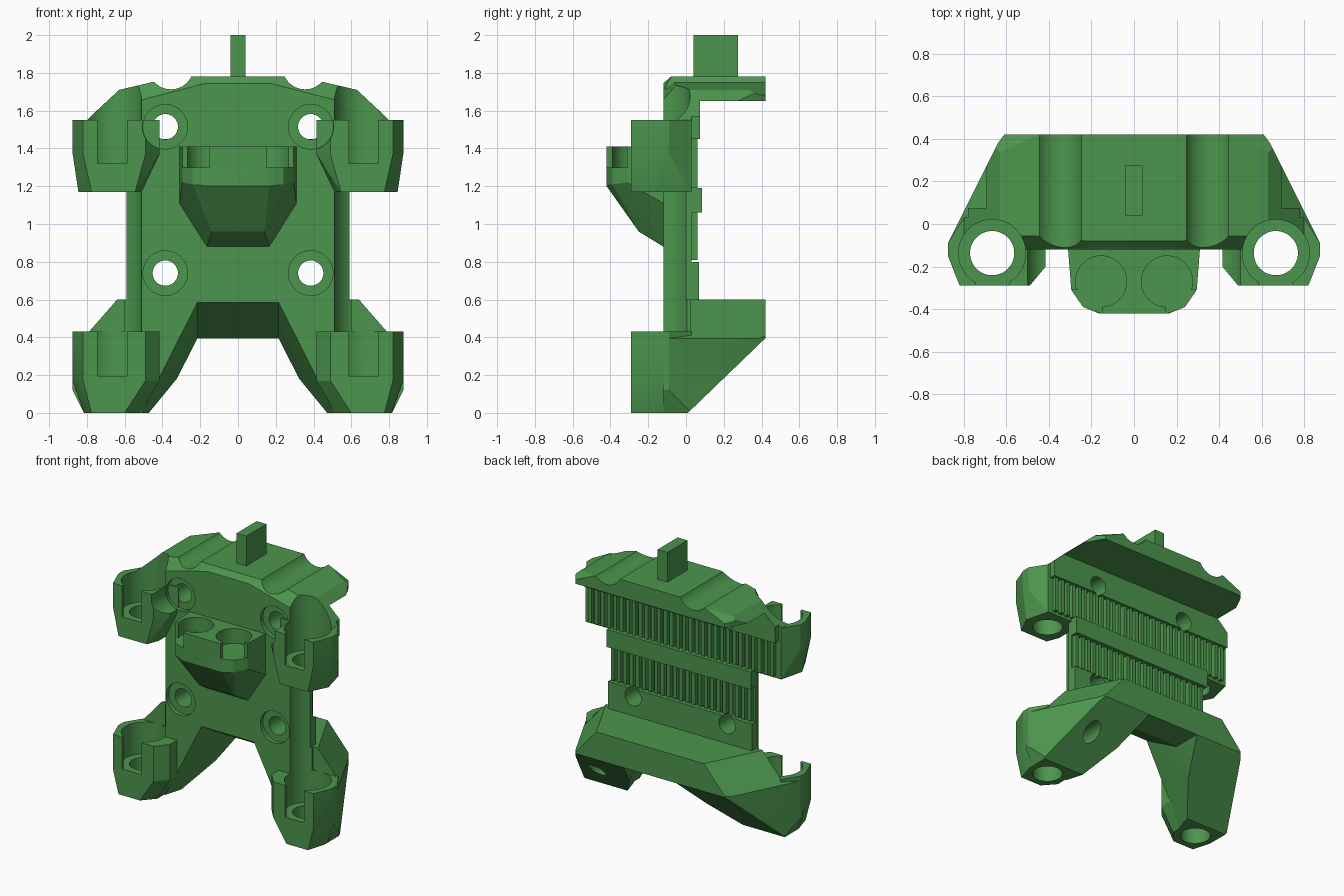
import bpy, bmesh, math
from mathutils import Vector

if "Cube" in bpy.data.objects:
    bpy.data.objects.remove(bpy.data.objects["Cube"])

green = bpy.data.materials.new("green plastic")
green.diffuse_color = (0.073, 0.305, 0.075, 1)
green.use_nodes = True
green.node_tree.nodes["Principled BSDF"].inputs["Base Color"].default_value = green.diffuse_color
ROD_X, ROD_Y = 0.667, -0.137


def finish(bm, name, cutter=False):
    bmesh.ops.recalc_face_normals(bm, faces=bm.faces)
    me = bpy.data.meshes.new(name)
    bm.to_mesh(me)
    bm.free()
    me.materials.append(green)
    ob = bpy.data.objects.new(name, me)
    bpy.context.collection.objects.link(ob)
    ob.hide_render = cutter
    return ob


def rehull(bm):
    pts = [v.co.copy() for v in bm.verts]
    bm.clear()
    for p in pts:
        bm.verts.new(p)
    bmesh.ops.convex_hull(bm, input=bm.verts)
    loose = [v for v in bm.verts if not v.link_faces]
    bmesh.ops.delete(bm, geom=loose, context='VERTS')


def hull(name, points, planes=(), cutter=False):
    """Convex solid around the points, trimmed by (point, outward normal) planes."""
    bm = bmesh.new()
    for p in points:
        bm.verts.new(p)
    rehull(bm)
    for co, no in planes:
        bmesh.ops.bisect_plane(bm, geom=bm.verts[:] + bm.edges[:] + bm.faces[:],
                               plane_co=co, plane_no=no, clear_outer=True, dist=1e-5)
        rehull(bm)
    bmesh.ops.remove_doubles(bm, verts=bm.verts, dist=1e-4)
    bmesh.ops.dissolve_limit(bm, angle_limit=0.01, verts=bm.verts, edges=bm.edges)
    return finish(bm, name, cutter)


def slab(name, profile, y0, y1, planes=()):
    """Symmetric front profile given as its right half, extruded along y."""
    return hull(name, [(s * x, y, z) for x, z in profile for s in (-1, 1) for y in (y0, y1)], planes)


def box(name, x0, x1, y0, y1, z0, z1, cutter=False):
    return hull(name, [(x, y, z) for x in (x0, x1) for y in (y0, y1) for z in (z0, z1)], (), cutter)


def tube(x, a, r, lo, hi, axis='Z'):
    """Cylinder cutter along z (a is y) or along y (a is z)."""
    pts = []
    for i in range(48):
        t = math.tau * i / 48
        u, v = x + r * math.cos(t), a + r * math.sin(t)
        pts += [(u, v, h) if axis == 'Z' else (u, h, v) for h in (lo, hi)]
    return hull("cutter", pts, (), True)


def cut(ob, cutters):
    for c in cutters:
        m = ob.modifiers.new("cut", 'BOOLEAN')
        m.operation, m.solver, m.object = 'DIFFERENCE', 'EXACT', c
    bpy.context.view_layer.update()
    me = bpy.data.meshes.new_from_object(ob.evaluated_get(bpy.context.evaluated_depsgraph_get()))
    ob.modifiers.clear()
    ob.data = me


# cutters
SIDES = (-1, 1)
low_bore = [tube(s * ROD_X, ROD_Y, 0.158, 0.195, 1.25) for s in SIDES]
high_bore = [tube(s * ROD_X, ROD_Y, 0.158, 1.32, 1.95) for s in SIDES]
rods = [tube(s * ROD_X, ROD_Y, 0.104, -0.5, 2.5) for s in SIDES]
scoops = [tube(s * 0.355, 1.833, 0.12, -0.5, 0.6, 'Y') for s in SIDES]
access = [tube(s * 0.385, 1.515, 0.122, -0.5, -0.1, 'Y') for s in SIDES]
screws = []
for s in SIDES:
    for z in (0.74, 1.515):
        screws += [tube(s * 0.385, z, 0.067, -0.5, 0.3, 'Y'), tube(s * 0.385, z, 0.118, -0.5, -0.09, 'Y')]


# arch between the legs: a sloping front part and a level rear part
def arch_part(ends):
    return hull("arch_cutter", [(s * x, y, z - drop) for x, z in ((0.215, 0.585), (0.62, -0.215))
                                for s in SIDES for y, drop in ends], (), True)


arch = [arch_part(((-0.13, -0.006), (0.2, 0.19))), arch_part(((0.1999, 0.19), (0.6, 0.19)))]
side_hole = tube(0.57, 0.21, 0.06, 0.05, 0.6, 'Y')

# trimming planes
taper = [((s * 0.64, 0.38, 0), (s * 0.894, 0.447, 0)) for s in SIDES]
corner = [((s * 0.61, 0.42, 0), (s * 0.8, 0.6, 0)) for s in SIDES]
shoulder = [((s * 0.615, 0.42, 0.4), (s * 2, 1, 1.75)) for s in SIDES]
brow = [((0, -0.12, 1.745), (0, -0.66, 0.75))]
rear_corner = []
for s in SIDES:
    a, b, c = Vector((s * 0.17, -0.12, 1.745)), Vector((s * 0.5, -0.12, 1.66)), Vector((s * 0.25, -0.08, 1.775))
    n = (b - a).cross(c - a)
    brow.append((a, n if n.z > 0 else -n))
    a, b, c = Vector((s * 0.45, 0.42, 1.752)), Vector((s * 0.64, 0.345, 1.702)), Vector((s * 0.61, 0.42, 1.68))
    n = (b - a).cross(c - a)
    rear_corner.append((a, n if n.y > 0 else -n))

# main plate
plate = slab("main_plate", [(0.59, 0.43), (0.59, 1.17)], -0.12, 0.03)
cut(plate, low_bore + screws + arch)

# upper block behind the bearings, with chamfered brow
top = [(0.25, 1.78), (0.45, 1.752), (0.63, 1.71)]
block = slab("upper_block", top + [(0.8, 1.55), (0.8, 1.17)], -0.12, 0.03, taper + brow)
cut(block, high_bore + rods + scoops + screws)
roof = slab("rear_overhang", top + [(0.694, 1.65)], 0.03, 0.42, taper + corner + rear_corner)
cut(roof, scoops)
box("top_peg", -0.04, 0.04, 0.04, 0.275, 1.7, 2.0)

# raised bands on the back
band = slab("upper_band", [(0.78, 1.45), (0.78, 1.57), (0.694, 1.65)], 0.03, 0.075, taper)
cut(band, screws)
slab("middle_band", [(0.59, 1.06), (0.59, 1.19)], 0.03, 0.085)
low_band = slab("lower_band", [(0.59, 0.6), (0.59, 0.8)], 0.03, 0.07)
cut(low_band, screws)


# toothed belt grips
def belt(name, half, z0, z1, count):
    bm = bmesh.new()
    pitch = 2 * half / count
    for i in range(count):
        x = -half + pitch * (i + 0.5)
        geom = bmesh.ops.create_cube(bm, size=1)['verts']
        for v in geom:
            v.co = (x + v.co.x * pitch * 0.55, 0.042 + v.co.y * 0.036, (z0 + z1) / 2 + v.co.z * (z1 - z0))
    finish(bm, name)


belt("upper_belt_teeth", 0.77, 1.19, 1.45, 30)
belt("lower_belt_teeth", 0.585, 0.81, 1.06, 23)

# lower legs joined by a bridge, with sloping shoulders
legs = slab("legs_and_bridge", [(0.875, 0.6), (0.875, 0.12), (0.815, 0)], -0.12, 0.42,
            taper + corner + shoulder + [((0, 0.01, 0), (0, 0.395, -0.41))])
clear = [box("cup_clearance", min(s * 0.6, s), max(s * 0.6, s), -0.5, 0.02, 0.43, 0.9, True) for s in SIDES]
cut(legs, arch + low_bore + rods + clear + [side_hole])

# bearing cups with a front slot
ring = [(0.415, -0.1), (0.415, -0.2), (0.49, -0.29), (0.82, -0.29), (0.875, -0.15), (0.875, -0.09),
        (0.8, 0.03), (0.5, 0.03)]
high_foot = [(0.51, -0.12), (0.51, -0.2), (0.545, -0.29), (0.775, -0.29), (0.845, -0.15), (0.8, 0.03), (0.51, 0.03)]
low_foot = [(0.52, -0.12), (0.52, -0.2), (0.6, -0.29), (0.775, -0.29), (0.815, -0.15), (0.81, 0.01), (0.52, 0.01)]
for i, s in enumerate(SIDES):
    for name, foot, z0, z1, z2, bore in (("upper_bearing_cup", high_foot, 1.17, 1.37, 1.55, high_bore),
                                         ("lower_bearing_cup", low_foot, 0, 0.17, 0.43, low_bore)):
        pts = [(s * x, y, z0) for x, y in foot] + [(s * x, y, z) for x, y in ring for z in (z1, z2)]
        cup = hull(name, pts)
        slot_z = 1.32 if z0 else 0.195
        slot = box("slot_cutter", s * 0.588, s * 0.745, -0.5, -0.2, slot_z, slot_z + 0.5, True)
        cut(cup, [bore[i], rods[i], slot] + ([access[i]] if z0 else []))

# centre sensor mount with two open sockets
half = [(0.31, -0.12, 1.41), (0.295, -0.31, 1.41), (0.24, -0.39, 1.41), (0.15, -0.42, 1.41),
        (0.31, -0.12, 1.11), (0.295, -0.31, 1.22), (0.24, -0.39, 1.21), (0.165, -0.42, 1.2),
        (0.14, -0.25, 0.96), (0.165, -0.12, 0.88)]
mount = hull("sensor_mount", [(s * x, y, z) for x, y, z in half for s in SIDES])
sockets = [tube(s * 0.155, -0.27, 0.12, 1.3, 1.6) for s in SIDES]
gaps = [box("gap_cutter", s * 0.15, s * 0.36, -0.5, -0.31, 1.3, 1.6, True) for s in SIDES]
cut(mount, sockets + gaps)

# remove helpers, smooth the round surfaces
for ob in list(bpy.data.objects):
    if ob.hide_render:
        bpy.data.objects.remove(ob)
for ob in bpy.data.objects:
    ob.select_set(True)
    bpy.context.view_layer.objects.active = ob
bpy.ops.object.shade_smooth_by_angle(angle=math.radians(20))
